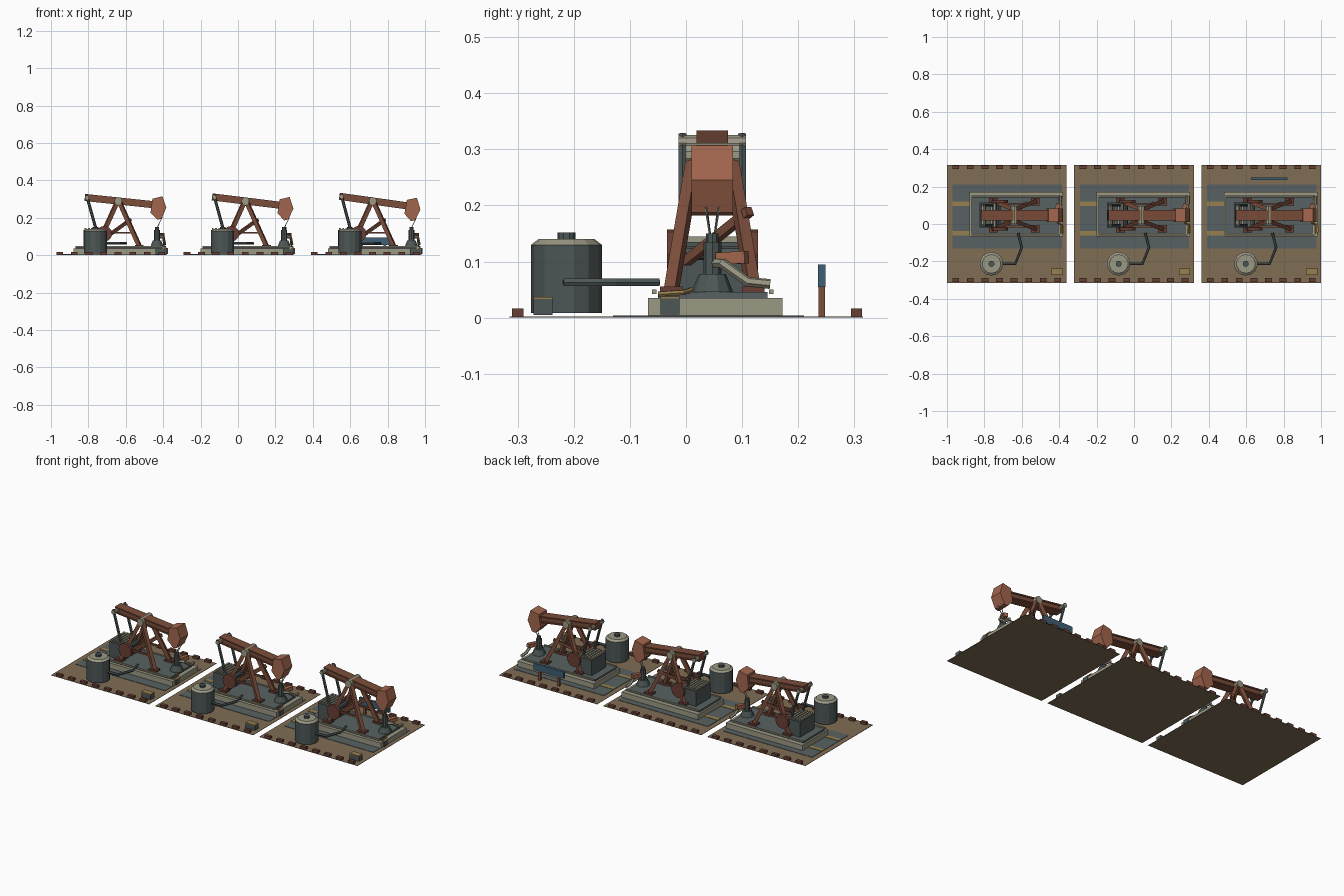
import bpy, bmesh, math
from mathutils import Vector, Matrix

old = bpy.data.objects.get("Cube")
if old:
    bpy.data.objects.remove(old, do_unlink=True)


def material(name, code):
    rgb = [int(code[i:i + 2], 16) / 255 for i in (0, 2, 4)]
    col = [c / 12.92 if c < 0.04 else ((c + 0.055) / 1.055) ** 2.4 for c in rgb] + [1]
    m = bpy.data.materials.new(name)
    m.use_nodes = True
    m.diffuse_color = col
    bsdf = m.node_tree.nodes["Principled BSDF"]
    bsdf.inputs["Base Color"].default_value = col
    bsdf.inputs["Roughness"].default_value = 0.9
    return m


DIRT = material("dirt", "806D55")
GRAVEL = material("slate gravel", "586162")
STEEL = material("dark steel", "4D5656")
CONCRETE = material("pale concrete", "9B9884")
RUST = material("rust brown", "7B4D3A")
HEAD = material("light rust", "A2664D")
BRICK = material("dark rust", "683F34")
BLUE = material("sign blue", "3F6074")
TAN = material("tan", "98804F")

shift = Vector((0, 0, 0))
MID = 0.047     # centre line of the machine


def add(name, bm, *mats):
    bmesh.ops.recalc_face_normals(bm, faces=bm.faces)
    me = bpy.data.meshes.new(name)
    bm.to_mesh(me)
    bm.free()
    for m in mats:
        me.materials.append(m)
    ob = bpy.data.objects.new(name, me)
    ob.location = shift
    bpy.context.collection.objects.link(ob)
    return ob


def box(name, xs, ys, zs, mat):
    bm = bmesh.new()
    bmesh.ops.create_cube(bm, size=1)
    for v in bm.verts:
        v.co = [(r[0] + r[1]) / 2 + c * (r[1] - r[0]) for c, r in zip(v.co, (xs, ys, zs))]
    return add(name, bm, mat)


def aim(a, b):
    a, b = Vector(a), Vector(b)
    turn = (b - a).to_track_quat('Z', 'Y').to_matrix().to_4x4()
    return Matrix.Translation((a + b) / 2) @ turn, (b - a).length


def bar(name, a, b, w, mat):
    m, length = aim(a, b)
    bm = bmesh.new()
    bmesh.ops.create_cube(bm, size=1, matrix=m @ Matrix.Diagonal((w, w, length, 1)))
    return add(name, bm, mat)


def rod(name, a, b, r, mat, r2=None, sides=8):
    m, length = aim(a, b)
    bm = bmesh.new()
    bmesh.ops.create_cone(bm, cap_ends=True, segments=sides, radius1=r,
                          radius2=r if r2 is None else r2, depth=length, matrix=m)
    return add(name, bm, mat)


def pipe(name, points, r, mat):
    cu = bpy.data.curves.new(name, 'CURVE')
    cu.dimensions = '3D'
    cu.bevel_depth, cu.bevel_resolution, cu.use_fill_caps = r, 1, True
    sp = cu.splines.new('POLY')
    sp.points.add(len(points) - 1)
    for p, co in zip(sp.points, points):
        p.co = (*co, 1)
    sp.use_smooth = False
    cu.materials.append(mat)
    ob = bpy.data.objects.new(name, cu)
    ob.location = shift
    bpy.context.collection.objects.link(ob)


def prism(name, outline, y0, y1, mat):
    bm = bmesh.new()
    face = bm.faces.new([bm.verts.new((x, y0, z)) for x, z in outline])
    out = bmesh.ops.extrude_face_region(bm, geom=[face])
    bmesh.ops.translate(bm, vec=(0, y1 - y0, 0),
                        verts=[g for g in out["geom"] if isinstance(g, bmesh.types.BMVert)])
    return add(name, bm, mat)


def ground():
    box("dirt_tile", (-.32, .32), (-.315, .315), (0, .002), DIRT)
    box("gravel_pad", (-.29, .295), (-.13, .21), (.002, .004), GRAVEL)
    for y in (-.05, .107):
        box("wheel_track", (-.29, -.19), (y - .012, y + .012), (.004, .006), TAN)
    for i in range(8):
        x = (i - 3.5) * .078
        for y in (-.3, .304):
            box("border_brick", (x - .018, x + .018), (y - .01, y + .01), (.002, .016), BRICK)
    box("utility_box", (.24, .3), (-.272, -.238), (.005, .033), STEEL)
    box("utility_lid", (.24, .3), (-.272, -.238), (.033, .037), TAN)


def base():
    box("concrete_base", (-.2, .3), (-.068, .172), (.004, .035), CONCRETE)
    box("steel_deck", (-.19, .275), (-.05, .145), (.035, .046), GRAVEL)
    for y in (-.057, .152):
        bar("deck_rail", (-.19, y, .046), (.285, y, .046), .008, CONCRETE)
    box("end_box", (.288, .306), (-.045, -.012), (.006, .034), STEEL)
    box("end_box_lid", (.285, .306), (-.045, -.012), (.034, .038), TAN)
    pipe("tan_hose", [(.27, .01, .05), (.292, -.005, .045), (.292, -.05, .042)], .005, TAN)


def tank():
    x, y = -.082, -.213
    rod("tank_body", (x, y, .008), (x, y, .13), .063, STEEL, sides=14)
    rod("tank_shoulder", (x, y, .13), (x, y, .14), .063, CONCRETE, .05, 14)
    rod("tank_hatch", (x, y, .14), (x, y, .152), .016, STEEL, sides=10)
    pipe("tank_pipe", [(-.03, y, .063), (.045, y, .063), (.08, -.125, .063),
                       (.06, -.048, .063)], .0075, STEEL)


def drive():
    box("gearbox", (-.145, -.055), (-.02, .115), (.046, .135), STEEL)
    for i in range(5):
        x = -.135 + i * .0175
        box("cooling_fin", (x - .005, x + .005), (-.015, .11), (.135, .145), CONCRETE)
    rod("crank_shaft", (-.045, -.024, .115), (-.045, .118, .115), .012, STEEL)
    for y in (-.026, .12):
        rod("crank_weight", (-.035, y - .008, .115), (-.035, y + .008, .115), .042, BRICK, sides=12)


def frame():
    for side in (-1, 1):
        for end in (-1, 1):
            fx, fy = .04 + end * .112, MID + side * .073
            bar("frame_leg", (fx, fy, .05), (.04 + end * .006, MID + side * .033, .285), .021, RUST)
            box("leg_foot", (fx - .024, fx + .024), (fy - .02, fy + .02), (.046, .056), BRICK)
        bar("frame_tie", (-.033, MID + side * .061, .12), (.113, MID + side * .061, .12), .01, RUST)
    bar("cross_brace", (-.02, .0, .1), (.105, .113, .19), .016, RUST)
    rod("pivot_bearing", (.04, MID - .048, .29), (.04, MID + .048, .29), .021, CONCRETE, sides=10)


def beam(angle):
    pivot = Vector((.04, 0, .29))
    turn = Matrix.Rotation(math.radians(angle), 4, 'Y')
    parts = [
        box("walking_beam", (-.18, .19), (MID - .022, MID + .022), (-.012, .012), RUST),
        box("beam_top_flange", (-.18, .19), (MID - .028, MID + .028), (.012, .019), RUST),
        box("beam_bottom_flange", (-.18, .19), (MID - .028, MID + .028), (-.019, -.012), RUST),
        prism("beam_head", [(.18, .031), (.232, .05), (.259, -.009), (.24, -.07),
                            (.218, -.078), (.178, -.044)], MID - .037, MID + .037, HEAD),
        rod("tail_axle", (-.168, MID - .06, 0), (-.168, MID + .06, 0), .012, CONCRETE)]
    for p in parts:
        p.matrix_world = Matrix.Translation(shift + pivot) @ turn
    # connecting arms from beam tail down to cranks
    tail = pivot + turn @ Vector((-.168, 0, 0))
    for y in (MID - .053, MID + .053):
        rod("pitman_arm", (tail.x - .003, y, tail.z + .014), (-.075, y, .125), .008, STEEL, sides=6)
    # twin cables hanging from the head
    tip = pivot + turn @ Vector((.243, 0, -.06))
    for s in (-.012, .012):
        rod("bridle_cable", (tip.x, MID + s, tip.z), (.247, MID + s / 3, .145), .0022, CONCRETE, sides=5)


def wellhead():
    x = .247
    rod("well_cone", (x, MID, .046), (x, MID, .078), .037, STEEL, .024, 10)
    rod("well_column", (x, MID, .078), (x, MID, .135), .016, STEEL)
    rod("well_cap", (x, MID, .135), (x, MID, .15), .011, STEEL)
    bar("valve_body", (x + .01, MID + .01, .105), (x + .03, .108, .108), .022, HEAD)
    pipe("outlet_pipe", [(x, MID, .097), (x + .035, .065, .097), (x + .04, .11, .064),
                         (x + .04, .15, .06)], .009, CONCRETE)


for cx, angle in ((-.68, 6), (0, 7), (.68, 8)):
    shift = Vector((cx, 0, 0))
    ground()
    base()
    tank()
    drive()
    frame()
    beam(angle)
    wellhead()

# Sign behind the last machine
shift = Vector((0, 0, 0))
box("sign_panel", (.625, .82), (.235, .249), (.055, .095), BLUE)
for x in (.66, .785):
    box("sign_post", (x - .007, x + .007), (.236, .248), (.002, .055), RUST)
